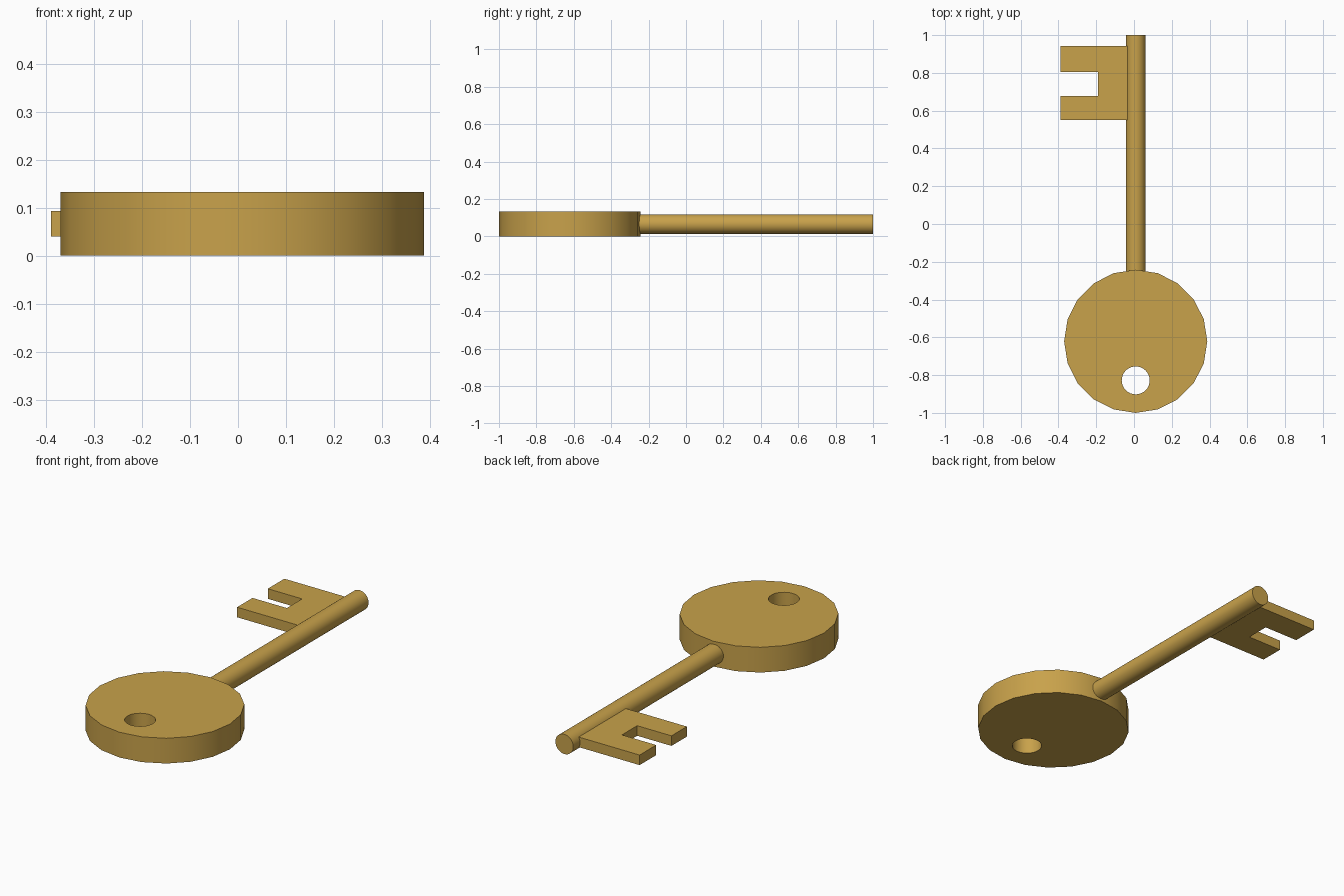
import bpy, bmesh, math

if "Cube" in bpy.data.objects:
    bpy.data.objects.remove(bpy.data.objects["Cube"])

brass = bpy.data.materials.new("brass")
brass.diffuse_color = (0.58, 0.36, 0.07, 1)
brass.use_nodes = True
brass.node_tree.nodes["Principled BSDF"].inputs["Base Color"].default_value = brass.diffuse_color

BOW_R, CX, MID_Z = 0.379, 0.009, 0.0655
BOW_Y = -1 + BOW_R


def cylinder(name, loc, radius, depth, sides, rot=(0, 0, 0)):
    bpy.ops.mesh.primitive_cylinder_add(vertices=sides, radius=radius, depth=depth,
                                        location=loc, rotation=rot)
    obj = bpy.context.object
    obj.name = name
    obj.data.materials.append(brass)
    return obj


def smooth(obj):
    bpy.ops.object.select_all(action='DESELECT')
    obj.select_set(True)
    bpy.context.view_layer.objects.active = obj
    bpy.ops.object.shade_smooth_by_angle(angle=math.radians(35))


# Round bow: 20-sided disc with a ring hole
bow = cylinder("bow", (CX, BOW_Y, 0.0665), BOW_R, 0.133, 20)
cutter = cylinder("hole_cutter", (CX, -0.828, 0.0665), 0.074, 0.4, 32)
cut = bow.modifiers.new("ring_hole", 'BOOLEAN')
cut.operation = 'DIFFERENCE'
cut.solver = 'EXACT'
cut.object = cutter
bpy.ops.object.select_all(action='DESELECT')
bow.select_set(True)
bpy.context.view_layer.objects.active = bow
bpy.ops.object.modifier_apply(modifier=cut.name)
bpy.data.objects.remove(cutter)
smooth(bow)

# Shaft running from just inside the bow to the tip
start, end = -0.27, 1.0
shaft = cylinder("shaft", (CX, (start + end) / 2, MID_Z), 0.052, end - start, 32,
                 (math.pi / 2, 0, 0))
smooth(shaft)

# Toothed bit: C-shaped profile extruded upwards
profile = [(0.0, 0.55), (0.0, 0.943), (-0.39, 0.943), (-0.39, 0.805),
           (-0.19, 0.805), (-0.19, 0.678), (-0.39, 0.678), (-0.39, 0.55)]
bm = bmesh.new()
face = bm.faces.new([bm.verts.new((x, y, 0.04)) for x, y in profile])
ext = bmesh.ops.extrude_face_region(bm, geom=[face])
bmesh.ops.translate(bm, vec=(0, 0, 0.053),
                    verts=[g for g in ext["geom"] if isinstance(g, bmesh.types.BMVert)])
bmesh.ops.recalc_face_normals(bm, faces=bm.faces)
mesh = bpy.data.meshes.new("bit")
bm.to_mesh(mesh)
bm.free()
mesh.materials.append(brass)
bpy.context.collection.objects.link(bpy.data.objects.new("bit", mesh))
